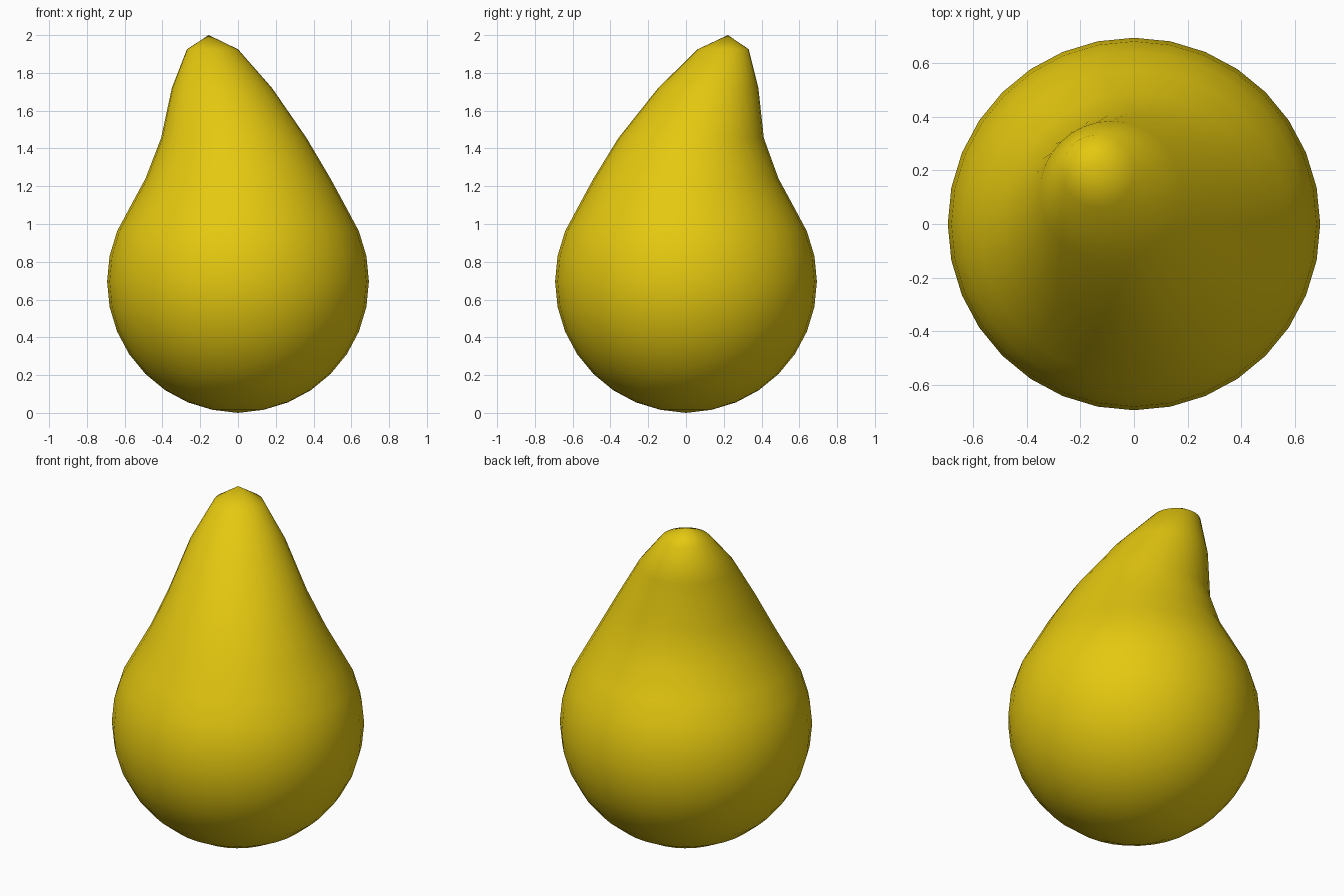
import bpy
import bmesh
import math

if "Cube" in bpy.data.objects:
    bpy.data.objects.remove(bpy.data.objects["Cube"])

SEGMENTS, RINGS = 32, 16
RADIUS, CENTRE_Z = 0.693, 0.696

# Leaning neck: ring number above the equator -> (x shift, y shift, new height)
NECK = {
    4: (0.0, 0.0, 1.24),
    5: (-0.022, 0.027, 1.455),
    6: (-0.085, 0.118, 1.72),
    7: (-0.135, 0.197, 1.925),
    8: (-0.155, 0.222, 2.0),
}

yellow = bpy.data.materials.new("golden yellow")
yellow.diffuse_color = (0.78, 0.58, 0.005, 1)
yellow.use_nodes = True
yellow.node_tree.nodes["Principled BSDF"].inputs["Base Color"].default_value = yellow.diffuse_color

# Pear body: round sphere with its upper rings pulled up and sideways
bm = bmesh.new()
bmesh.ops.create_uvsphere(bm, u_segments=SEGMENTS, v_segments=RINGS, radius=RADIUS)
for v in bm.verts:
    latitude = math.asin(max(-1, min(1, v.co.z / RADIUS)))
    ring = round(latitude / (math.pi / RINGS))
    v.co.z += CENTRE_Z
    if ring in NECK:
        dx, dy, z = NECK[ring]
        v.co.x += dx
        v.co.y += dy
        v.co.z = z
    elif ring == -RINGS // 2:
        v.co.z = 0.0

for f in bm.faces:
    f.smooth = True

mesh = bpy.data.meshes.new("pear_body")
bm.to_mesh(mesh)
bm.free()
mesh.materials.append(yellow)
bpy.context.collection.objects.link(bpy.data.objects.new("pear_body", mesh))
